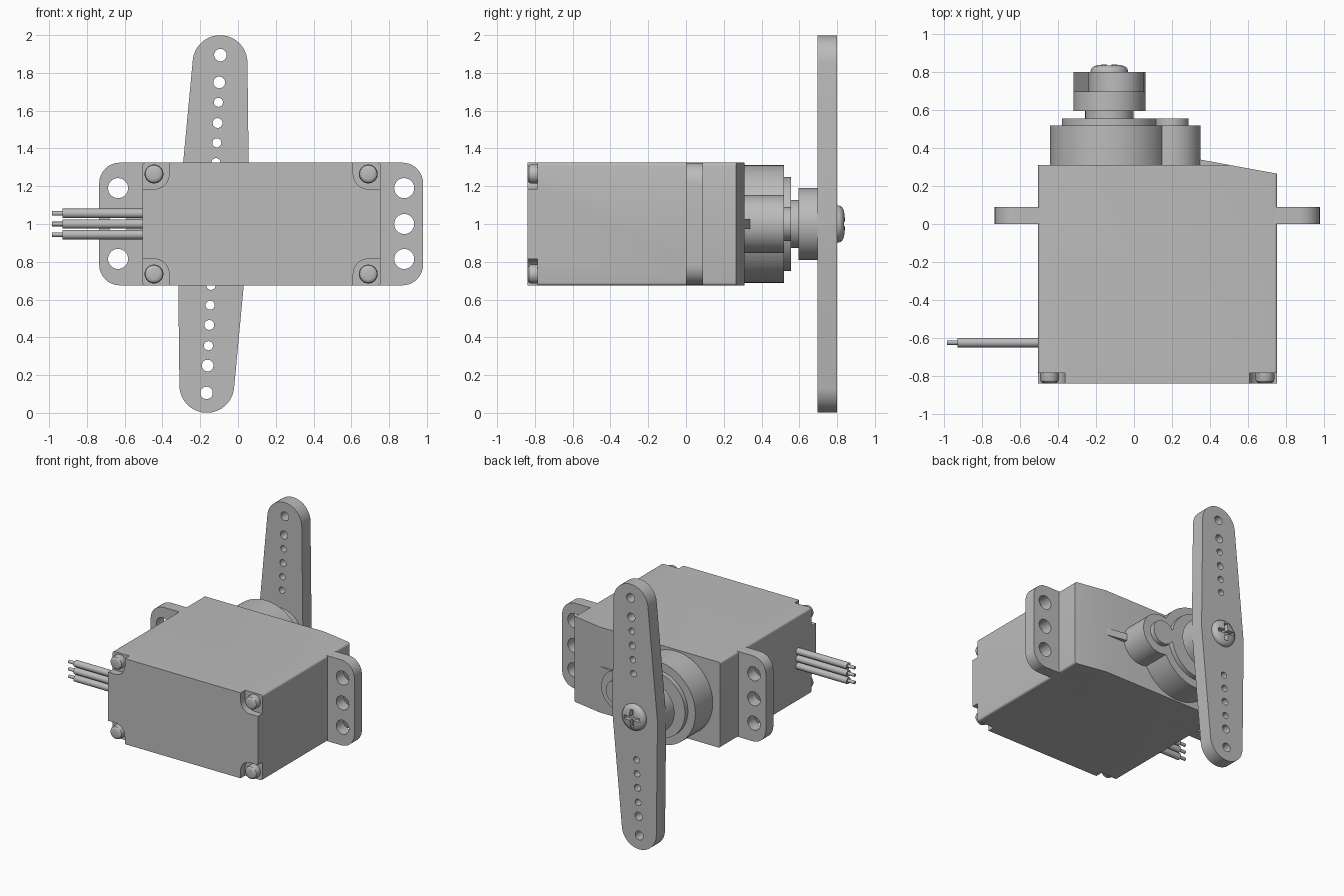
import bpy, bmesh, math
from mathutils import Matrix, Vector

if "Cube" in bpy.data.objects:
    bpy.data.objects.remove(bpy.data.objects["Cube"], do_unlink=True)

GREY = (0.5, 0.5, 0.5, 1)
mat = bpy.data.materials.new("plain grey")
mat.use_nodes = True
mat.diffuse_color = GREY
mat.node_tree.nodes["Principled BSDF"].inputs["Base Color"].default_value = GREY


def add_object(name, bm):
    bmesh.ops.recalc_face_normals(bm, faces=bm.faces)
    mesh = bpy.data.meshes.new(name)
    bm.to_mesh(mesh)
    bm.free()
    mesh.materials.append(mat)
    obj = bpy.data.objects.new(name, mesh)
    bpy.context.collection.objects.link(obj)
    return obj


def prism(name, outlines, lo, hi, axis="y"):
    """Extrude flat outlines along y (points are x, z) or z (points are x, y)."""
    bm = bmesh.new()
    for pts in outlines:
        place = (lambda p, d: (p[0], d, p[1])) if axis == "y" else (lambda p, d: (p[0], p[1], d))
        a = [bm.verts.new(place(p, lo)) for p in pts]
        b = [bm.verts.new(place(p, hi)) for p in pts]
        bm.faces.new(a)
        bm.faces.new(b)
        for i in range(len(pts)):
            j = (i + 1) % len(pts)
            bm.faces.new((a[i], a[j], b[j], b[i]))
    return add_object(name, bm)


def lathe(name, profile, centre, axis="y", n=48):
    """Turn a (radius, distance) profile about an axis through centre."""
    bm = bmesh.new()
    rings = [[bm.verts.new((r * math.cos(2 * math.pi * i / n), r * math.sin(2 * math.pi * i / n), d))
              for i in range(n)] for r, d in profile]
    bm.faces.new(rings[0])
    bm.faces.new(rings[-1])
    for a, b in zip(rings, rings[1:]):
        for i in range(n):
            j = (i + 1) % n
            bm.faces.new((a[i], a[j], b[j], b[i]))
    turn = Matrix.Rotation(-math.pi / 2, 4, "X") if axis == "y" else Matrix.Rotation(math.pi / 2, 4, "Y")
    bm.transform(Matrix.Translation(centre) @ turn)
    return add_object(name, bm)


def arc(cx, cz, r, start, end, n):
    return [(cx + r * math.cos(math.radians(start + (end - start) * i / n)),
             cz + r * math.sin(math.radians(start + (end - start) * i / n))) for i in range(n + 1)]


def circle(cx, cz, r, n=32):
    return arc(cx, cz, r, 0, 360, n)[:-1]


def rounded_rect(x0, x1, z0, z1, r, n=8):
    corners = [(x1 - r, z1 - r, 0), (x0 + r, z1 - r, 90), (x0 + r, z0 + r, 180), (x1 - r, z0 + r, 270)]
    return [p for cx, cz, a in corners for p in arc(cx, cz, r, a, a + 90, n)]


def cut(obj, cutter):
    mod = obj.modifiers.new("cut", "BOOLEAN")
    mod.object = cutter
    mod.solver = "EXACT"
    bpy.context.view_layer.objects.active = obj
    bpy.ops.object.modifier_apply(modifier=mod.name)
    bpy.data.objects.remove(cutter, do_unlink=True)


X0, X1, Z0, Z1 = -0.505, 0.755, 0.675, 1.325
FRONT, BACK = -0.84, 0.31
HUB = Vector((-0.13, 0, 1.0))
GEAR = Vector((0.197, 0, 1.0))

# Case with a sloped rear end
case = prism("case", [rounded_rect(X0, X1, Z0, Z1, 0.015, 4)], FRONT, BACK)
cut(case, prism("slope_cutter", [[(0.51, BACK), (0.8, 0.257), (0.8, 0.4), (0.51, 0.4)]], 0.5, 1.5, "z"))

# Corner pockets, with a screw in each
pockets = []
for side_x, cx in ((-1, -0.445), (1, 0.69)):
    for side_z, cz in ((-1, 0.735), (1, 1.265)):
        inner = arc(0, 0, 0.08, 180, 270, 10)
        shape = [(-0.08, 0.2)] + inner + [(0.2, -0.08), (0.2, 0.2)]
        pockets.append([(cx + side_x * u, cz + side_z * v) for u, v in shape])
        lathe("case_screw", [(0.05, 0.06), (0.05, 0.02), (0.046, 0.009), (0.037, 0.002), (0.03, 0)],
              (cx, FRONT, cz), n=32)
cut(case, prism("pocket_cutter", pockets, FRONT - 0.1, FRONT + 0.055))

# Mounting ears
for name, x0, x1, hx in (("right_ear", -0.735, -0.3, -0.635), ("left_ear", 0.5, 0.98, 0.88)):
    shape = rounded_rect(x0, x1, Z0, Z1, 0.11)
    # square off the end buried in the case
    inside = x1 if x0 < X0 else x0
    shape = [p for p in shape if abs(p[0] - inside) > 0.115]
    ends = [(inside, Z1), (inside, Z0)]
    if x0 < X0:
        half = len(shape) // 2
        shape = shape + ends[::-1]
    else:
        half = len(shape) // 2
        shape = shape[:half] + ends + shape[half:]
    ear = prism(name, [shape], 0.0, 0.09)
    cut(ear, prism("ear_hole_cutter", [circle(hx, z, 0.053) for z in (0.815, 1.0, 1.19)], -0.1, 0.2))

# Gear housing, cover plates and rib
lathe("main_gear_housing", [(0.3125, 0.3), (0.3125, 0.52)], HUB, n=80)
lathe("small_gear_housing", [(0.153, 0.25), (0.153, 0.52)], GEAR)
lathe("main_cover", [(0.25, 0.5), (0.25, 0.555)], HUB, n=80)
lathe("small_cover", [(0.09, 0.5), (0.09, 0.555)], GEAR)
prism("housing_rib", [[(0.25, 0.29), (0.52, 0.29), (0.51, 0.31), (0.25, 0.358)]], 0.973, 1.027, "z")

# Output shaft and horn hub
lathe("output_shaft", [(0.127, 0.54), (0.127, 0.61)], HUB)
lathe("horn_hub", [(0.19, 0.595), (0.19, 0.7)], HUB, n=64)

# Two-ended horn, tapering from the hub to rounded tips
TIP, TIP_R, HUB_R = 0.855, 0.145, 0.19
lean = math.degrees(math.asin((HUB_R - TIP_R) / TIP))
outline = (arc(0, TIP, TIP_R, lean, 180 - lean, 24) + arc(0, 0, HUB_R, 180 - lean, 180 + lean, 4)
           + arc(0, -TIP, TIP_R, 180 + lean, 360 - lean, 24) + arc(0, 0, HUB_R, -lean, lean, 4))
holes = [circle(0, s * d, r, 24) for s in (-1, 1) for d, r in
         ((0.895, 0.033), (0.75, 0.031), (0.645, 0.024), (0.535, 0.026), (0.43, 0.024), (0.325, 0.024))]
horn = prism("horn", [outline], 0.695, 0.8)
cut(horn, prism("horn_hole_cutter", holes, 0.6, 0.9))
horn.data.transform(Matrix.Translation(HUB) @ Matrix.Rotation(math.radians(2.35), 4, "Y"))

# Domed horn screw with a cross slot
screw = lathe("horn_screw", [(0.099, 0.78), (0.099, 0.808), (0.093, 0.822), (0.08, 0.832),
                             (0.06, 0.838), (0.03, 0.841), (0.01, 0.842)], HUB)
w, l = 0.014, 0.066
cross = [(w, l), (-w, l), (-w, w), (-l, w), (-l, -w), (-w, -w),
         (-w, -l), (w, -l), (w, -w), (l, -w), (l, w), (w, w)]
slot = prism("slot_cutter", [cross], 0.808, 0.9)
slot.data.transform(Matrix.Translation(HUB) @ Matrix.Rotation(math.radians(2.35), 4, "Y"))
cut(screw, slot)

# Three wires with bare ends
for z in (0.944, 1.0, 1.056):
    lathe("wire_sleeve", [(0.025, -0.93), (0.025, -0.45)], (0, -0.625, z), "x", 24)
    lathe("wire_core", [(0.012, -0.985), (0.012, -0.9)], (0, -0.625, z), "x", 16)

# Smooth round walls, keep edges crisp
bpy.ops.object.select_all(action="DESELECT")
for obj in bpy.context.collection.objects:
    if obj.type == "MESH" and mat.name in obj.data.materials:
        obj.select_set(True)
        bpy.context.view_layer.objects.active = obj
bpy.ops.object.shade_smooth_by_angle(angle=math.radians(32))
